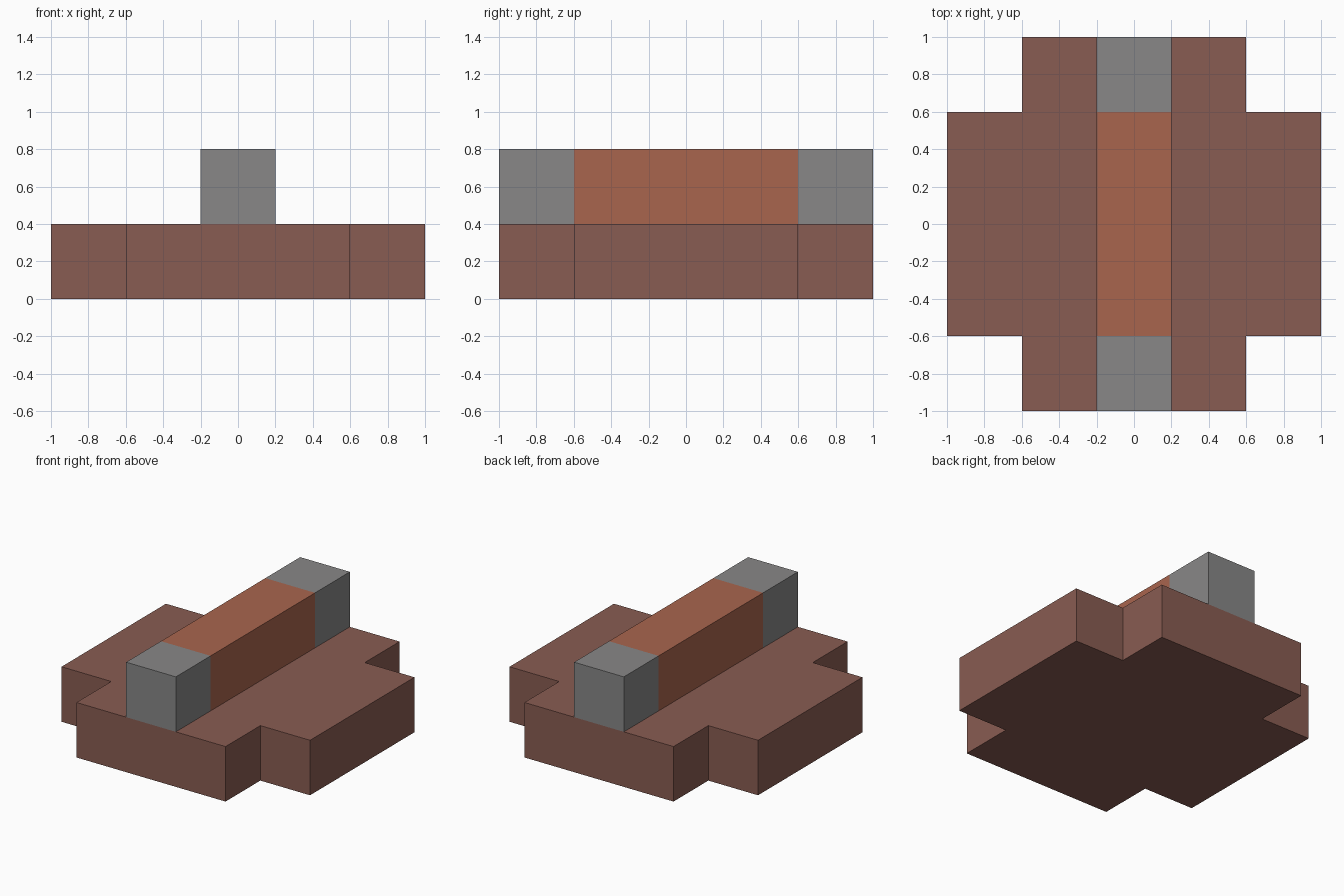
import bpy
import bmesh

cube = bpy.data.objects.get("Cube")
if cube:
    bpy.data.objects.remove(cube)


def material(name, rgb):
    mat = bpy.data.materials.new(name)
    mat.use_nodes = True
    colour = (*rgb, 1)
    mat.diffuse_color = colour
    mat.node_tree.nodes["Principled BSDF"].inputs["Base Color"].default_value = colour
    return mat


def prism(name, outline, bottom, top, mat):
    """Extrude a flat outline upwards into a solid."""
    bm = bmesh.new()
    face = bm.faces.new([bm.verts.new((x, y, bottom)) for x, y in outline])
    extruded = bmesh.ops.extrude_face_region(bm, geom=[face], use_keep_orig=True)["geom"]
    raised = [v for v in extruded if isinstance(v, bmesh.types.BMVert)]
    bmesh.ops.translate(bm, verts=raised, vec=(0, 0, top - bottom))
    bmesh.ops.recalc_face_normals(bm, faces=bm.faces)
    mesh = bpy.data.meshes.new(name)
    bm.to_mesh(mesh)
    bm.free()
    mesh.materials.append(mat)
    obj = bpy.data.objects.new(name, mesh)
    bpy.context.collection.objects.link(obj)
    return obj


def rectangle(half_width, front, back):
    return [(-half_width, front), (half_width, front),
            (half_width, back), (-half_width, back)]


brown = material("dark brown", (0.25, 0.107, 0.084))
orange = material("rust orange", (0.397, 0.130, 0.076))
grey = material("grey", (0.246, 0.243, 0.243))

OUTER, INNER, BASE_TOP, BAR_TOP, BAR_HALF = 1.0, 0.6, 0.4, 0.8, 0.2

# Base slab: a square with its four corners notched
corner = [(OUTER, -INNER), (OUTER, INNER), (INNER, INNER)]
cross = []
x_axis = [(INNER, -OUTER), (INNER, -INNER), (OUTER, -INNER),
          (OUTER, INNER), (INNER, INNER), (INNER, OUTER)]
cross = x_axis + [(-x, -y) for x, y in x_axis]
prism("base", cross, 0, BASE_TOP, brown)

# Raised bar with an end block at the front and back
prism("bar", rectangle(BAR_HALF, -INNER, INNER), BASE_TOP, BAR_TOP, orange)
prism("front_end_block", rectangle(BAR_HALF, -OUTER, -INNER), BASE_TOP, BAR_TOP, grey)
prism("back_end_block", rectangle(BAR_HALF, INNER, OUTER), BASE_TOP, BAR_TOP, grey)
